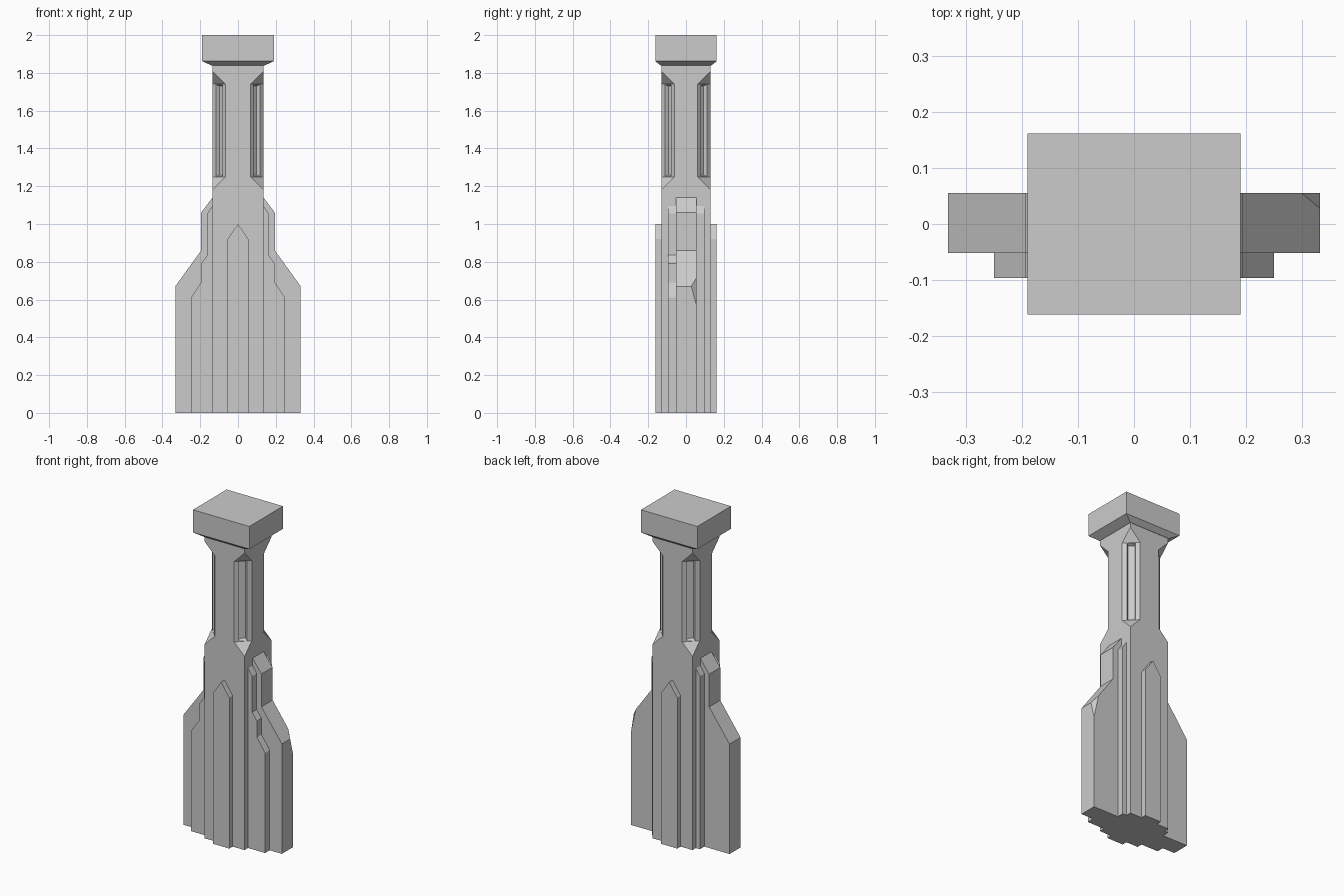
import bpy, bmesh
from mathutils import Vector

if "Cube" in bpy.data.objects:
    bpy.data.objects.remove(bpy.data.objects["Cube"])


def finish(name, bm):
    bmesh.ops.recalc_face_normals(bm, faces=bm.faces)
    me = bpy.data.meshes.new(name)
    bm.to_mesh(me)
    bm.free()
    ob = bpy.data.objects.new(name, me)
    bpy.context.collection.objects.link(ob)
    return ob


def extrude_profile(name, pts, y0, y1, chip=None):
    """Extrude an x-z outline from y0 to y1; optionally slice a corner off."""
    bm = bmesh.new()
    face = bm.faces.new([bm.verts.new((x, y0, z)) for x, z in pts])
    geo = bmesh.ops.extrude_face_region(bm, geom=[face])["geom"]
    moved = [g for g in geo if isinstance(g, bmesh.types.BMVert)]
    bmesh.ops.translate(bm, verts=moved, vec=(0, y1 - y0, 0))
    if chip:
        a, b, c = (Vector(p) for p in chip)
        n = (b - a).cross(c - a)
        if n.x < 0:
            n = -n
        bmesh.ops.bisect_plane(bm, geom=bm.verts[:] + bm.edges[:] + bm.faces[:],
                               plane_co=a, plane_no=n, clear_outer=True)
        bmesh.ops.holes_fill(bm, edges=[e for e in bm.edges if e.is_boundary])
    return finish(name, bm)


def rings(name, levels):
    """Stack rectangular cross-sections (half x, half y, z)."""
    bm = bmesh.new()
    loops = [[bm.verts.new((sx * a, sy * b, z))
              for sx, sy in ((-1, -1), (1, -1), (1, 1), (-1, 1))] for a, b, z in levels]
    bm.faces.new(loops[0])
    bm.faces.new(loops[-1])
    for lo, hi in zip(loops, loops[1:]):
        for i in range(4):
            j = (i + 1) % 4
            bm.faces.new((lo[i], lo[j], hi[j], hi[i]))
    return finish(name, bm)


def hull(name, pts):
    bm = bmesh.new()
    for p in pts:
        bm.verts.new(p)
    bmesh.ops.convex_hull(bm, input=bm.verts[:])
    return finish(name, bm)


def cut(target, cutter):
    cutter.hide_render = True
    cutter.hide_set(True)
    mod = target.modifiers.new(cutter.name, "BOOLEAN")
    mod.operation = "DIFFERENCE"
    mod.solver = "EXACT"
    mod.object = cutter


HX, HY, LEG = 0.135, 0.13, 0.07

# Shaft and capital
shaft = rings("shaft", [(HX, HY, 0), (HX, HY, 1.845)])
rings("capital", [(0.138, HY + 0.002, 1.838), (0.19, 0.162, 1.862), (0.19, 0.162, 2.0)])

# Pointed chamfers with a recessed groove on the four shaft corners
for sx in (-1, 1):
    for sy in (-1, 1):
        corner = Vector((sx * HX, sy * HY, 0))
        mid = corner - Vector((sx, sy, 0)) * LEG / 2
        out = Vector((sx, sy, 0)).normalized()
        tan = Vector((-out.y, out.x, 0))
        pts = []
        for z, rise in ((1.74, 0.14), (1.25, -0.14)):
            up = Vector((0, 0, z))
            pts += [mid + tan * LEG * 1.414 + up, mid - tan * LEG * 1.414 + up,
                    mid + (corner - mid) * 2 + up + Vector((0, 0, rise))]
        cut(shaft, hull("corner_chamfer_cutter", pts))
        pts = []
        for s in (-1, 1):
            for w, d, zz in ((0.032, 0.03, 0.255), (0.018, -0.02, 0.235)):
                for t in (-1, 1):
                    pts.append(mid + tan * w * t + out * d + Vector((0, 0, 1.495 + s * zz)))
        cut(shaft, hull("corner_groove_cutter", pts))

# Peaked panels on front and back
peak = [(-0.055, 0), (0.055, 0), (0.055, 0.92), (0, 1.0), (-0.055, 0.92)]
extrude_profile("front_panel", peak, -0.162, -0.12)
extrude_profile("back_panel", peak, 0.12, 0.162)

# Stepped side buttresses
fin = [(0.1, 0), (0.332, 0), (0.332, 0.67), (0.195, 0.86), (0.195, 1.06), (0.135, 1.14), (0.1, 1.14)]
front_step = [(0.1, 0), (0.25, 0), (0.25, 0.61), (0.195, 0.69), (0.195, 0.79), (0.162, 0.835),
              (0.162, 1.055), (0.135, 1.095), (0.1, 1.095)]
back_step = [(0.1, 0), (0.162, 0), (0.162, 1.055), (0.135, 1.095), (0.1, 1.095)]
chip = [(0.30, 0.055, 0.714), (0.332, 0.028, 0.67), (0.332, 0.055, 0.57)]
for side, s in (("left", -1), ("right", 1)):
    def m(p):
        return [(s * x, z) for x, z in p]
    extrude_profile(side + "_fin", m(fin), -0.052, 0.055, chip if s > 0 else None)
    extrude_profile(side + "_front_step", m(front_step), -0.096, -0.04)
    extrude_profile(side + "_back_step", m(back_step), 0.04, 0.097)
